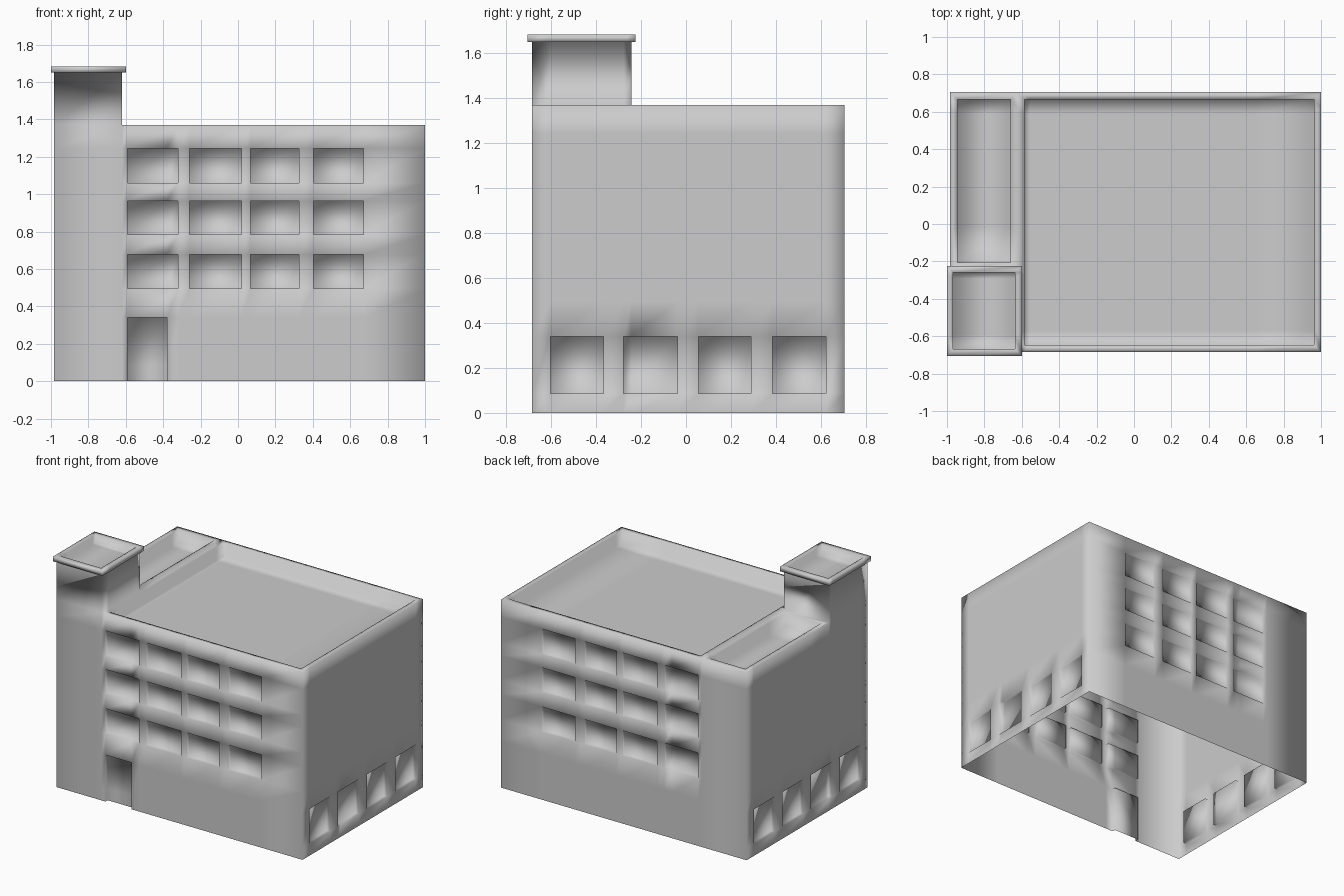
import bpy
import bmesh
from mathutils import Vector

if "Cube" in bpy.data.objects:
    bpy.data.objects.remove(bpy.data.objects["Cube"], do_unlink=True)

# Overall extents and opening positions
LEFT, RIGHT, FRONT, BACK, ROOF = -0.983, 1.0, -0.685, 0.705, 1.37
TOWER_X, TOWER_Y = -0.62, -0.243
FLOORS = [(0.495, 0.677), (0.785, 0.963), (1.06, 1.245)]
COLUMNS = [(-0.59, -0.32), (-0.26, 0.02), (0.067, 0.325), (0.403, 0.67)]
SIDE_BAYS = [(-0.603, -0.368), (-0.277, -0.037), (0.055, 0.29), (0.385, 0.623)]
SIDE_Z = (0.087, 0.34)
DOOR = (-0.59, -0.38)
DEPTH = 0.025
DECK_DROP = 0.10
TRAY_DROP = 0.06


def lines(pairs, *extra):
    return sorted({v for pair in pairs for v in pair} | set(extra))


xs = lines(COLUMNS, LEFT, TOWER_X, DOOR[1], RIGHT)
ys = lines(SIDE_BAYS, FRONT, TOWER_Y, BACK)
zs = lines(FLOORS + [SIDE_Z], 0, ROOF)

bm = bmesh.new()


def panel(us, vs, place, flip=False):
    """A flat grid of quads; place turns (u, v) into a point."""
    grid = [[bm.verts.new(place(u, v)) for v in vs] for u in us]
    for i in range(len(us) - 1):
        for j in range(len(vs) - 1):
            quad = [grid[i][j], grid[i + 1][j], grid[i + 1][j + 1], grid[i][j + 1]]
            bm.faces.new(quad[::-1] if flip else quad)


def pick(low, high):
    """Faces whose centre lies inside a box."""
    return [f for f in bm.faces
            if all(a < c < b for a, c, b in zip(low, f.calc_center_median(), high))]


def push(faces, move):
    """Extrude a region of faces, moving its points; open borders stay open."""
    region = set(faces)
    new = {v: bm.verts.new(move(v.co)) for f in region for v in f.verts}
    made = []
    for f in region:
        for loop in f.loops:
            near = loop.edge.link_faces
            if len(near) > 1 and sum(n in region for n in near) == 1:
                a, b = loop.vert, loop.link_loop_next.vert
                made.append((a, b, new[b], new[a]))
    caps = [[new[v] for v in f.verts] for f in region]
    for quad in made:
        bm.faces.new(quad)
    result = [bm.faces.new(c) for c in caps]
    bmesh.ops.delete(bm, geom=list(region), context='FACES')
    return result


def shift(faces, x=0, y=0, z=0):
    return push(faces, lambda co: co + Vector((x, y, z)))


def resize(faces, xr, yr):
    """Extrude a flat rectangular region to a new rectangle at the same height."""
    pts = [v.co for f in faces for v in f.verts]
    x0, x1 = min(p.x for p in pts), max(p.x for p in pts)
    y0, y1 = min(p.y for p in pts), max(p.y for p in pts)
    return push(faces, lambda co: Vector((
        xr[0] + (co.x - x0) / (x1 - x0) * (xr[1] - xr[0]),
        yr[0] + (co.y - y0) / (y1 - y0) * (yr[1] - yr[0]), co.z)))


# Four walls and the roof, open underneath
panel(xs, zs, lambda x, z: (x, FRONT, z))
panel(xs, zs, lambda x, z: (x, BACK, z), flip=True)
panel(ys, zs, lambda y, z: (RIGHT, y, z))
panel(ys, zs, lambda y, z: (LEFT, y, z), flip=True)
panel(xs, ys, lambda x, y: (x, y, ROOF))
bmesh.ops.remove_doubles(bm, verts=bm.verts[:], dist=0.001)

# Shallow recessed windows on the front and back
for y, inward in ((FRONT, DEPTH), (BACK, -DEPTH)):
    for x0, x1 in COLUMNS:
        for z0, z1 in FLOORS:
            shift(pick((x0, y - 0.01, z0), (x1, y + 0.01, z1)), y=inward)

# Shallow recessed windows low on both sides
for x, inward in ((LEFT, DEPTH), (RIGHT, -DEPTH)):
    for y0, y1 in SIDE_BAYS:
        shift(pick((x - 0.01, y0, SIDE_Z[0]), (x + 0.01, y1, SIDE_Z[1])), x=inward)

# Doorway
shift(pick((DOOR[0], FRONT - 0.01, 0), (DOOR[1], FRONT + 0.01, SIDE_Z[1])), y=DEPTH)

# Sunken roof decks behind parapets
low, high = ROOF - 0.01, ROOF + 0.01
main_deck = pick((TOWER_X, FRONT, low), (RIGHT, BACK, high))
side_deck = pick((LEFT, TOWER_Y, low), (TOWER_X, BACK, high))
tower = pick((LEFT, FRONT, low), (TOWER_X, TOWER_Y, high))
shift(resize(main_deck, (-0.585, 0.963), (-0.648, 0.665)), z=-DECK_DROP)
shift(resize(side_deck, (-0.945, -0.66), (-0.205, 0.665)), z=-DECK_DROP)

# Corner tower with an overhanging, hollowed cap
tower = shift(tower, z=0.28)
tower = resize(tower, (-1.0, -0.6), (-0.705, -0.225))
tower = shift(tower, z=0.033)
tower = resize(tower, (-0.967, -0.637), (-0.667, -0.26))
shift(tower, z=-TRAY_DROP)

mesh = bpy.data.meshes.new("building")
bm.normal_update()
bm.to_mesh(mesh)
bm.free()
mesh.polygons.foreach_set("use_smooth", [True] * len(mesh.polygons))

# Plain grey finish
grey = bpy.data.materials.new("light_grey")
grey.use_nodes = True
colour = (0.604, 0.604, 0.604, 1)
grey.diffuse_color = colour
grey.node_tree.nodes["Principled BSDF"].inputs["Base Color"].default_value = colour
mesh.materials.append(grey)

building = bpy.data.objects.new("building", mesh)
bpy.context.collection.objects.link(building)
